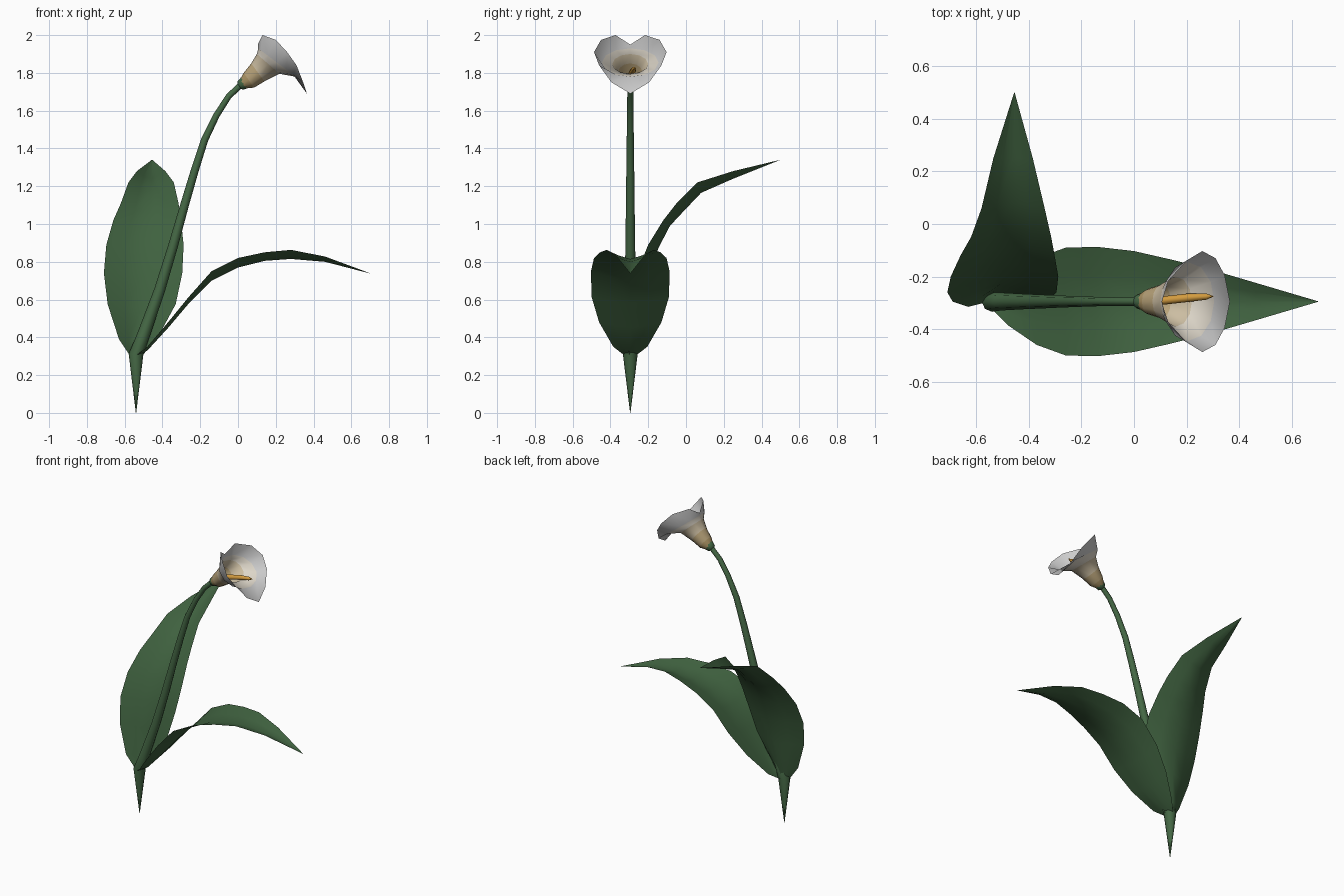
import bpy, math
from mathutils import Vector

YC = -0.295  # plane of the stem and flower


def mat(name, rgb):
    m = bpy.data.materials.new(name)
    m.diffuse_color = (*rgb, 1)
    return m


green = mat("stem_green", (0.06, 0.14, 0.06))
leaf_green = mat("leaf_green", (0.05, 0.12, 0.05))
orange = mat("orange", (0.65, 0.33, 0.05))
petal = [mat("petal_%d" % i, c) for i, c in enumerate(
    [(0.42, 0.30, 0.13), (0.50, 0.38, 0.20), (0.60, 0.51, 0.36), (0.72, 0.67, 0.58), (0.78, 0.77, 0.75)])]


def loft(name, rows, mats, closed):
    """Skin rows of points; one material per band when several are given."""
    n = len(rows[0])
    verts = [p for r in rows for p in r]
    faces = []
    for i in range(len(rows) - 1):
        for j in range(n if closed else n - 1):
            k = (j + 1) % n
            faces.append((i * n + j, i * n + k, (i + 1) * n + k, (i + 1) * n + j))
    me = bpy.data.meshes.new(name)
    me.from_pydata(verts, [], faces)
    for m in mats:
        me.materials.append(m)
    per = n if closed else n - 1
    for p in me.polygons:
        p.material_index = min(p.index // per, len(mats) - 1)
    ob = bpy.data.objects.new(name, me)
    bpy.context.collection.objects.link(ob)
    bpy.context.view_layer.objects.active = ob
    ob.select_set(True)
    bpy.ops.object.shade_smooth_by_angle(angle=math.radians(50))
    ob.select_set(False)
    return ob


def tube(name, path, m, sides=8):
    """Round tube through (x, y, z, radius) points."""
    pts = [Vector(p[:3]) for p in path]
    rows = []
    for i, p in enumerate(pts):
        d = (pts[min(i + 1, len(pts) - 1)] - pts[max(i - 1, 0)]).normalized()
        u = d.cross(Vector((0, 1, 0))).normalized()
        v = d.cross(u)
        rows.append([p + path[i][3] * (u * math.cos(a) + v * math.sin(a))
                     for a in (2 * math.pi * k / sides for k in range(sides))])
    return loft(name, rows, [m], True)


def leaf(name, stations):
    """Folded blade from (left edge, midrib, right edge) stations."""
    rows = []
    for a, b, c in stations:
        a, b, c = Vector(a), Vector(b), Vector(c)
        fold_l, fold_r = b - (a + c) / 2, b - (a + c) / 2
        rows.append([a, (a + b) / 2 + fold_l * 0.12, b, (b + c) / 2 + fold_r * 0.12, c])
    return loft(name, rows, [leaf_green], False)


# Stem with pointed foot
tube("stem", [(x, YC, z, r) for x, z, r in [
    (-0.54, 0, 0.001), (-0.54, 0.31, 0.039), (-0.505, 0.40, 0.034), (-0.415, 0.65, 0.029),
    (-0.345, 0.88, 0.026), (-0.283, 1.10, 0.023), (-0.23, 1.28, 0.021), (-0.177, 1.445, 0.019),
    (-0.114, 1.575, 0.017), (-0.05, 1.675, 0.016), (0.02, 1.742, 0.016)]], green)

# Green cup under the flower
tube("flower_cup", [(0.005, YC, 1.728, 0.012), (0.012, YC, 1.733, 0.027),
                    (0.035, YC, 1.748, 0.034), (0.05, YC, 1.757, 0.03)], green)

# Trumpet: rings from (lower x, z, upper x, z, half width), then a heart-shaped rim
N = 12
rows = []
for lx, lz, ux, uz, w in [(0.04, 1.718, 0.012, 1.765, 0.03), (0.085, 1.722, 0.03, 1.80, 0.05),
                          (0.14, 1.755, 0.07, 1.85, 0.065), (0.22, 1.795, 0.10, 1.90, 0.095),
                          (0.305, 1.78, 0.107, 1.93, 0.15)]:
    ring = []
    for k in range(N):
        a = 2 * math.pi * k / N
        t = (1 + math.cos(a)) / 2
        ring.append((lx + (ux - lx) * t, YC + w * math.sin(a), lz + (uz - lz) * t))
    rows.append(ring)
half = [(0.105, 0, 1.95), (0.13, 0.078, 2.0), (0.20, 0.155, 1.975), (0.26, 0.192, 1.91),
        (0.31, 0.165, 1.84), (0.345, 0.10, 1.75), (0.365, 0, 1.69)]
rim = [(x, YC + d, z) for x, d, z in half] + [(x, YC - d, z) for x, d, z in half[5:0:-1]]
rows.append(rim)
loft("flower_trumpet", rows, petal, True)

# Orange spike inside the flower
tube("flower_spike", [(0.06, YC, 1.765, 0.012), (0.12, -0.29, 1.795, 0.016), (0.21, -0.28, 1.812, 0.016),
                      (0.275, -0.276, 1.82, 0.012), (0.302, -0.275, 1.822, 0.001)], orange)

# Arching leaf: (x, midrib z, half width, edge z)
leaf("arching_leaf", [((x, YC + w, ze), (x, YC, zm), (x, YC - w, ze)) for x, zm, w, ze in [
    (-0.545, 0.29, 0.025, 0.30), (-0.48, 0.33, 0.09, 0.35), (-0.37, 0.45, 0.165, 0.48),
    (-0.26, 0.58, 0.205, 0.615), (-0.14, 0.70, 0.208, 0.75), (0, 0.77, 0.192, 0.82),
    (0.14, 0.805, 0.16, 0.85), (0.28, 0.815, 0.125, 0.863), (0.46, 0.80, 0.072, 0.828),
    (0.70, 0.738, 0.001, 0.739)]])

# Upright leaf: (left x, right x, midrib y, z, edge y, z)
leaf("upright_leaf", [((xl, ye, ze), ((xl + xr) / 2, ym, zm), (xr, ye, ze)) for xl, xr, ym, zm, ye, ze in [
    (-0.57, -0.51, -0.27, 0.29, -0.30, 0.30), (-0.63, -0.43, -0.255, 0.38, -0.315, 0.39),
    (-0.69, -0.33, -0.23, 0.56, -0.295, 0.575), (-0.71, -0.295, -0.20, 0.73, -0.26, 0.74),
    (-0.697, -0.288, -0.145, 0.875, -0.20, 0.89), (-0.66, -0.302, -0.085, 0.99, -0.12, 1.02),
    (-0.62, -0.315, -0.015, 1.065, -0.05, 1.11), (-0.58, -0.34, 0.08, 1.165, 0.06, 1.22),
    (-0.535, -0.385, 0.25, 1.24, 0.25, 1.28), (-0.456, -0.454, 0.50, 1.34, 0.50, 1.34)]])
